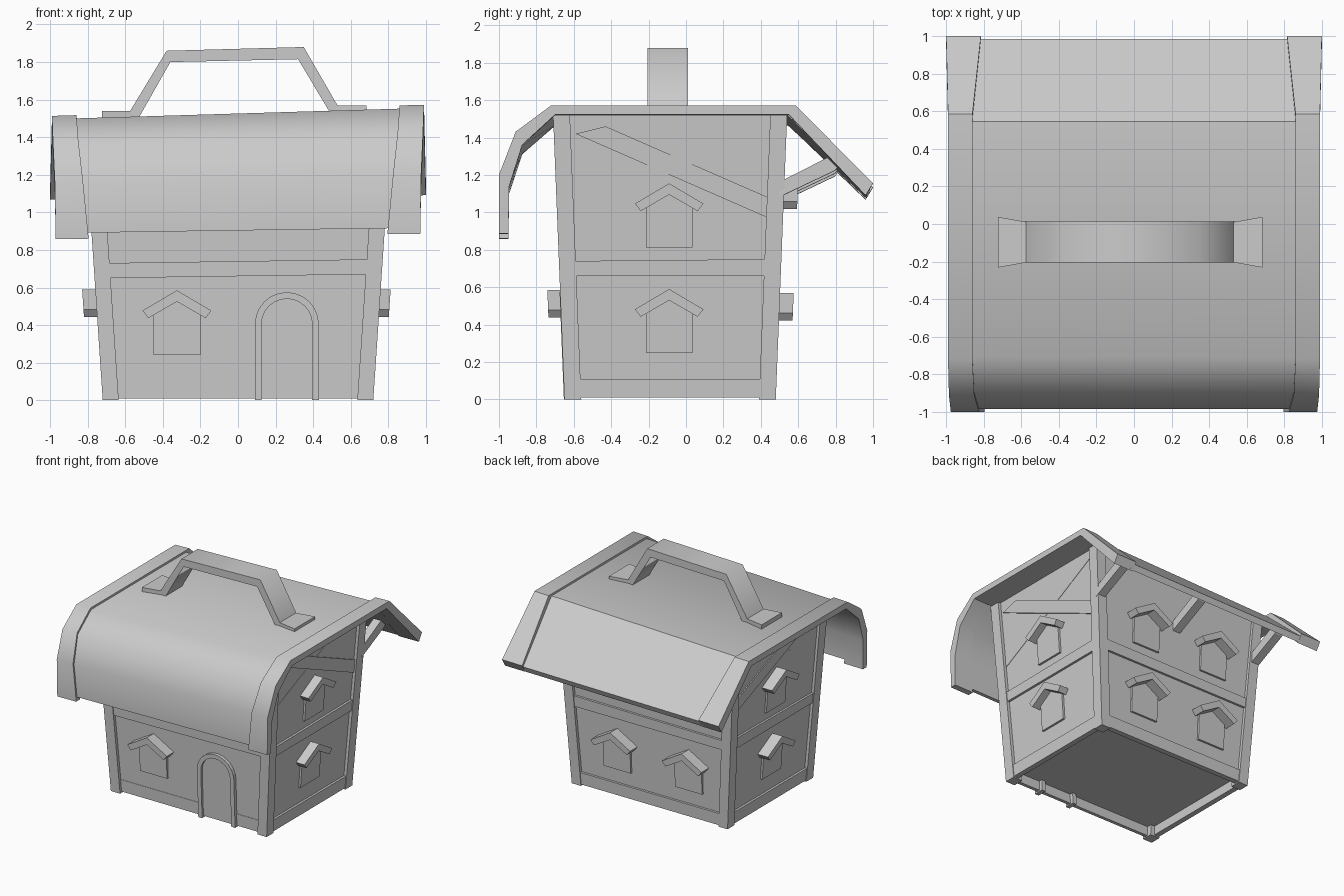
import bpy, bmesh, math

cube = bpy.data.objects.get("Cube")
if cube:
    bpy.data.objects.remove(cube, do_unlink=True)

grey = bpy.data.materials.new("plain_grey")
grey.use_nodes = True
colour = (0.6, 0.6, 0.6, 1)
grey.diffuse_color = colour
grey.node_tree.nodes["Principled BSDF"].inputs["Base Color"].default_value = colour


def loft(name, rings, smooth=None):
    """Capped solid through rings that have equal point counts."""
    bm = bmesh.new()
    loops = [[bm.verts.new(p) for p in ring] for ring in rings]
    n = len(rings[0])
    for a, b in zip(loops, loops[1:]):
        for i in range(n):
            j = (i + 1) % n
            bm.faces.new((a[i], a[j], b[j], b[i]))
    bm.faces.new(loops[0])
    bm.faces.new(loops[-1])
    bmesh.ops.recalc_face_normals(bm, faces=bm.faces)
    mesh = bpy.data.meshes.new(name)
    bm.to_mesh(mesh)
    bm.free()
    mesh.materials.append(grey)
    obj = bpy.data.objects.new(name, mesh)
    bpy.context.collection.objects.link(obj)
    if smooth:
        bpy.ops.object.select_all(action='DESELECT')
        obj.select_set(True)
        bpy.context.view_layer.objects.active = obj
        bpy.ops.object.shade_smooth_by_angle(angle=math.radians(smooth))
    return obj


# Flared walls and the slight lean of the roof
def half_x(z): return 0.72 + 0.067 * z
def front_y(z): return -0.65 - 0.04 * z
def back_y(z): return 0.48 + 0.04 * z
def lean(x, rate=0.03): return rate * (x - 0.9)


def on_wall(side, u, z, d):
    if side == "front":
        return (u, front_y(z) - d, z)
    if side == "back":
        return (u, back_y(z) + d, z)
    x = half_x(z) + d
    return (x if side == "left" else -x, u, z)


def plate(name, side, outline, d0, d1):
    """Outline in wall coordinates, extruded along the wall's outward axis."""
    return loft(name, [[on_wall(side, u, z, d) for u, z in outline] for d in (d0, d1)])


RECESS = 0.025

# Main walls, with the floor raised above the sills
rings = []
for z in (0.09, 1.523):
    x, f, b = half_x(z) - RECESS, front_y(z) + RECESS, back_y(z) - RECESS
    rings.append([(px, py, z + (lean(px) if z > 1 else 0))
                  for px, py in ((-x, f), (x, f), (x, b), (-x, b))])
loft("walls", rings)

# Corner posts
for sx, x_name in ((1, "left"), (-1, "right")):
    for edge, sy, y_name in ((front_y, 1, "front"), (back_y, -1, "back")):
        rings = []
        for z in (0, 1.52 + lean(sx * 0.8)):
            x0, y0 = sx * half_x(z), edge(z)
            x1, y1 = x0 - sx * 0.085, y0 + sy * 0.09
            rings.append([(x0, y0, z), (x1, y0, z), (x1, y1, z), (x0, y1, z)])
        loft(f"{y_name}_{x_name}_post", rings)

# Horizontal beams and gable cross braces
for side in ("front", "back", "left", "right"):
    a, b = (-0.7, 0.7) if side in ("front", "back") else (-0.62, 0.45)
    t = 0.01 if side == "front" else 0
    plate(side + "_middle_beam", side,
          [(a, 0.66 - t), (b, 0.66 + t), (b, 0.75), (a, 0.74 - t)], -0.05, -0.006)
    plate(side + "_sill", side, [(a, 0.01), (b, 0.01), (b, 0.11), (a, 0.11)],
          -0.05, -0.022 if side == "front" else -0.006)
for side in ("left", "right"):
    plate(side + "_falling_brace", side,
          [(-0.59, 1.42), (0.44, 0.97), (0.44, 1.08), (-0.43, 1.46)], -0.04, -0.014)
    plate(side + "_rising_brace", side,
          [(-0.6, 0.96), (0.43, 1.45), (0.43, 1.49), (0.3, 1.49), (-0.6, 1.07)],
          -0.04, -0.022)


# Windows with small pitched hoods
def window(side, u, peak, out=0.068):
    body = [(-0.125, -0.343), (0.125, -0.343), (0.125, -0.13), (0, -0.05), (-0.125, -0.13)]
    hood = [(0, 0), (0.183, -0.108), (0.152, -0.148), (0, -0.06), (-0.152, -0.148), (-0.183, -0.108)]
    for part, shape, d in (("window", body, -0.008), ("window_hood", hood, out)):
        plate(f"{side}_{part}", side, [(u + x, peak + z) for x, z in shape], -0.05, d)


window("front", -0.325, 0.585)
for side, out in (("left", 0.053), ("right", 0.07)):
    for peak in (0.59, 1.155):
        window(side, -0.09, peak, out)
for u in (-0.36, 0.3):
    for peak in (0.57, 1.165):
        window("back", u, peak, 0.073)


# Arched door and frame
def arch(radius):
    steps = 12
    curve = [(0.26 + radius * math.cos(math.pi * i / steps),
              0.405 + radius * math.sin(math.pi * i / steps)) for i in range(steps + 1)]
    return [(0.26 + radius, 0)] + curve + [(0.26 - radius, 0)]


plate("door_frame", "front", arch(0.17) + arch(0.135)[::-1], -0.08, 0.003)
plate("door", "front", [(u, max(z, 0.02)) for u, z in arch(0.14)], -0.05, -0.016)

# Roof shell: outer and inner profiles as (y, z), front eave to back eave
outer = [(-1, 0.885), (-1, 1.2), (-0.91, 1.43), (-0.72, 1.57), (0.585, 1.57), (1, 1.155)]
inner = [(-0.95, 0.885), (-0.945, 1.14), (-0.875, 1.36), (-0.7, 1.52), (0.55, 1.52), (0.96, 1.09)]
main_outer = [(-0.985, 0.917), (-0.985, 1.19), (-0.9, 1.415), (-0.71, 1.553), (0.545, 1.553), (0.985, 1.14)]
main_inner = [(-0.955, 0.917), (-0.95, 1.14), (-0.88, 1.355), (-0.7, 1.523), (0.54, 1.523), (0.965, 1.095)]
trim_in = [0.795, 0.825, 0.85, 0.86, 0.86, 0.815]
trim_out = [0.97, 0.975, 0.985, 0.99, 0.99, 1]
lean_rates = [0.015, 0.02, 0.026, 0.03, 0.03, 0.012]


def roof_part(name, top, under, xa, xb):
    rings = []
    for (yo, zo), (yi, zi), a, b, r in zip(top, under, xa, xb, lean_rates):
        rings.append([(a, yo, zo + lean(a, r)), (b, yo, zo + lean(b, r)),
                      (b, yi, zi + lean(b, r)), (a, yi, zi + lean(a, r))])
    loft(name, rings, smooth=40)


roof_part("roof", main_outer, main_inner,
          [-x - 0.03 for x in trim_in], [x + 0.03 for x in trim_in])
for s, name in ((1, "left_roof_trim"), (-1, "right_roof_trim")):
    roof_part(name, outer, inner, [s * x for x in trim_in], [s * x for x in trim_out])

# Struts under the back eave
strut = [(0.5, 1.085), (0.5, 1.165), (0.755, 1.295), (0.81, 1.24), (0.795, 1.225)]
for x in (-0.76, 0, 0.76):
    loft("eave_strut", [[(px, y, z + lean(px, 0.02)) for y, z in strut]
                        for px in (x - 0.035, x + 0.035)])

# Carrying handle and its flared feet
over = [(-0.58, 1.53), (-0.38, 1.86), (0.35, 1.88), (0.535, 1.56)]
below = [(-0.53, 1.5), (-0.36, 1.8), (0.32, 1.815), (0.49, 1.53)]
loft("handle", [[(xo, -0.205, zo), (xo, 0.012, zo), (xi, 0.012, zi), (xi, -0.205, zi)]
                for (xo, zo), (xi, zi) in zip(over, below)], smooth=70)
for x0, x1, z in ((-0.725, -0.53, 1.54), (0.685, 0.49, 1.57)):
    loft("handle_foot", [[(x, -0.097 - w, z - 0.05), (x, -0.097 + w, z - 0.05),
                          (x, -0.097 + w, z), (x, -0.097 - w, z)]
                         for x, w in ((x0, 0.135), (x1, 0.1))])
